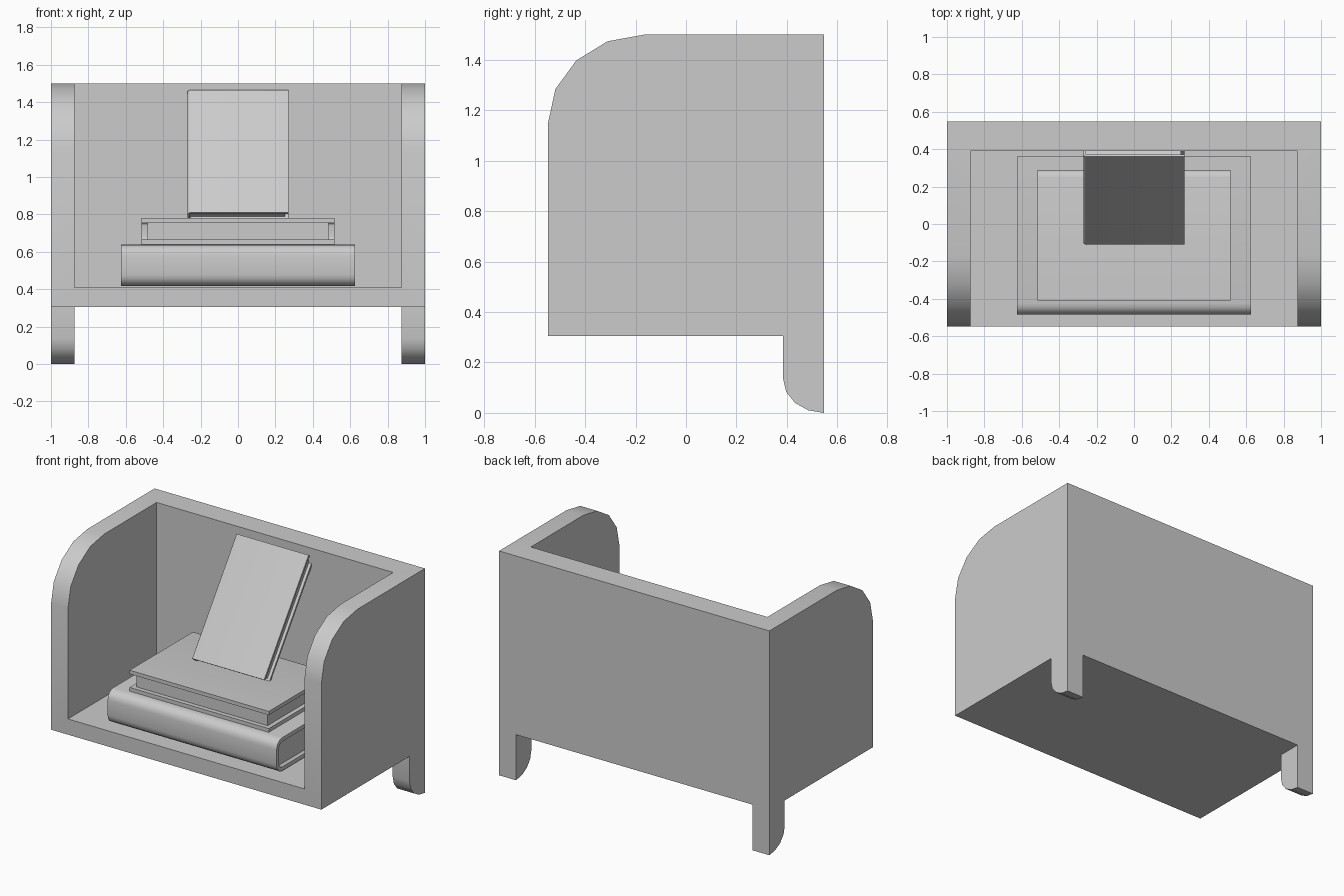
import bpy, bmesh, math
from mathutils import Matrix, Vector

if "Cube" in bpy.data.objects:
    bpy.data.objects.remove(bpy.data.objects["Cube"])


def finish(ob, smooth=True):
    bpy.ops.object.select_all(action='DESELECT')
    bpy.context.view_layer.objects.active = ob
    ob.select_set(True)
    if smooth:
        bpy.ops.object.shade_smooth_by_angle(angle=math.radians(35))
    return ob


def extrude(name, profile, x0, x1, matrix=Matrix()):
    """Extrude a closed (y, z) profile from x0 to x1."""
    bm = bmesh.new()
    face = bm.faces.new([bm.verts.new((x0, y, z)) for y, z in profile])
    new = bmesh.ops.extrude_face_region(bm, geom=[face])['geom']
    moved = [g for g in new if isinstance(g, bmesh.types.BMVert)]
    bmesh.ops.translate(bm, vec=(x1 - x0, 0, 0), verts=moved)
    bmesh.ops.recalc_face_normals(bm, faces=bm.faces)
    mesh = bpy.data.meshes.new(name)
    bm.to_mesh(mesh)
    bm.free()
    ob = bpy.data.objects.new(name, mesh)
    bpy.context.collection.objects.link(ob)
    ob.matrix_world = matrix
    return ob


def rect(y0, y1, z0, z1):
    return [(y0, z0), (y1, z0), (y1, z1), (y0, z1)]


def arc(cy, cz, ry, rz, a0, a1, n=4):
    angles = [math.radians(a0 + (a1 - a0) * i / n) for i in range(n + 1)]
    return [(cy + ry * math.cos(a), cz + rz * math.sin(a)) for a in angles]


def book(name, length, depth, thick, cover, r, inset, matrix):
    """Book with the spine along local x at y = 0, lying on z = 0."""
    ri = max(r - cover, 0.004)
    outer = ([(depth, 0)] + arc(r, r, r, r, 270, 180)
             + arc(r, thick - r, r, r, 180, 90) + [(depth, thick)])
    k = cover + ri
    inner = ([(depth, thick - cover)] + arc(k, thick - k, ri, ri, 90, 180)
             + arc(k, k, ri, ri, 180, 270) + [(depth, cover)])
    finish(extrude(name + "_cover", outer + inner,
                   -length / 2, length / 2, matrix))
    pages = rect(cover, depth - inset, cover, thick - cover)
    h = length / 2 - inset
    finish(extrude(name + "_pages", pages, -h, h, matrix), False)


# Shelf body: rounded side profile, hollowed out by a box
body_profile = ([(-0.547, 0.305), (0.547, 0.305), (0.547, 1.5)]
                + arc(-0.165, 1.15, 0.382, 0.35, 90, 180))
shelf = extrude("shelf_body", body_profile, -1, 1)
cutter = extrude("cavity_cutter", rect(-0.8, 0.39, 0.41, 1.8), -0.875, 0.875)
cutter.hide_render = True
finish(shelf, False)
mod = shelf.modifiers.new("cavity", 'BOOLEAN')
mod.operation = 'DIFFERENCE'
mod.solver = 'EXACT'
mod.object = cutter
bpy.ops.object.modifier_apply(modifier=mod.name)
bpy.data.objects.remove(cutter)
finish(shelf)

# Rear legs with rounded feet
leg_profile = ([(0.547, 0.305), (0.385, 0.305)]
               + arc(0.547, 0.135, 0.162, 0.135, 180, 270))
for side, x0 in (("left", -1), ("right", 0.875)):
    finish(extrude("rear_leg_" + side, leg_profile, x0, x0 + 0.125))

# Bottom book, spine to the front
book("bottom_book", 1.25, 0.845, 0.222, 0.026, 0.06, 0.03,
     Matrix.Translation((0, -0.485, 0.418)))

# Middle book, spine to the back
book("middle_book", 1.03, 0.70, 0.14, 0.025, 0.04, 0.03,
     Matrix.Translation((0, 0.29, 0.64)) @ Matrix.Rotation(math.pi, 4, 'Z'))

# Book leaning on the back panel, spine to the left
lean = math.atan2(0.655, 0.47)
up = Vector((0, math.cos(lean), math.sin(lean)))
across = Vector((1, 0, 0))
basis = Matrix((up, across, up.cross(across))).transposed().to_4x4()
book("leaning_book", 0.806, 0.54, 0.078, 0.014, 0.018, 0.02,
     Matrix.Translation((-0.27, 0.125, 1.138)) @ basis)
